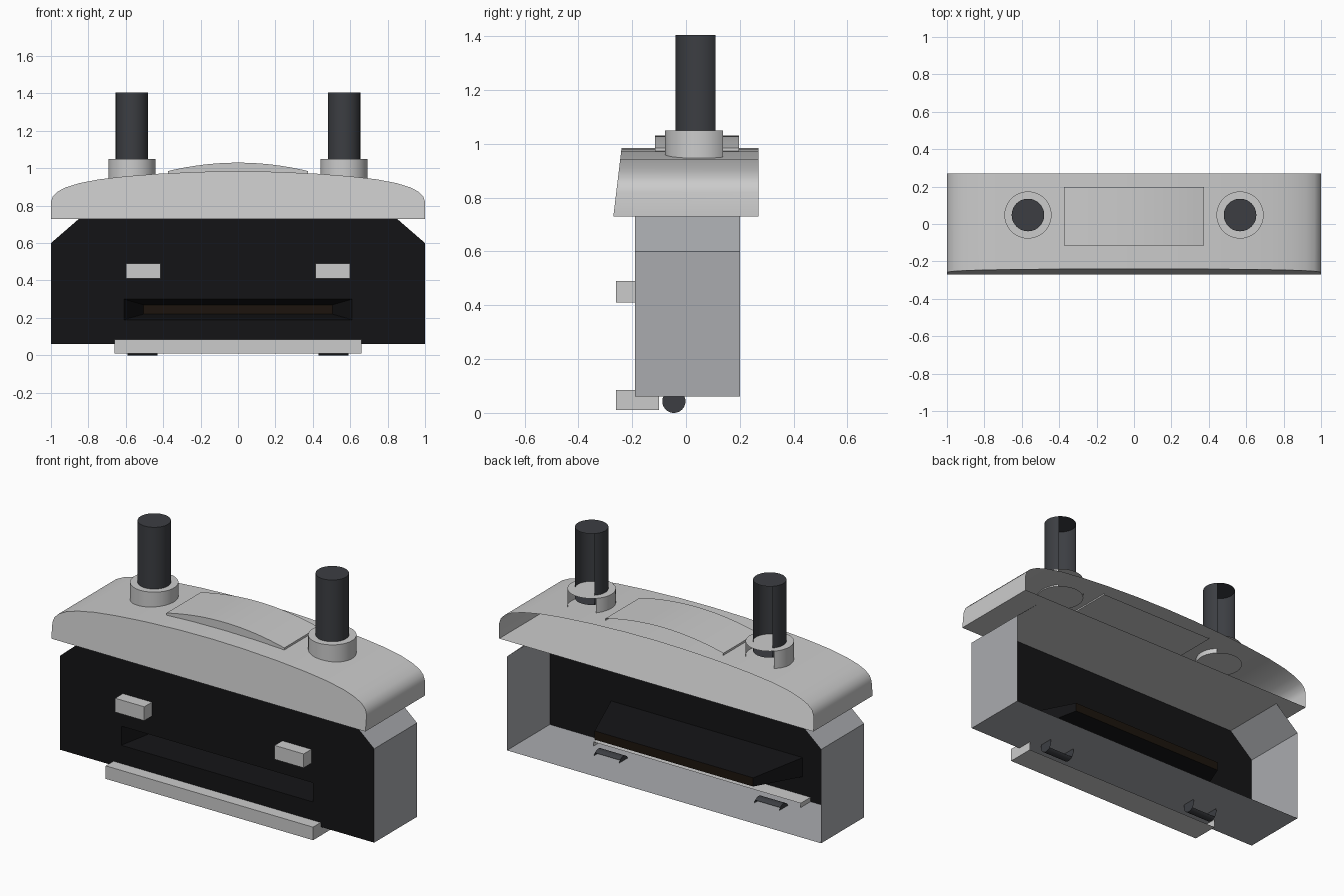
import bpy, bmesh, math
from mathutils import Matrix

if "Cube" in bpy.data.objects:
    bpy.data.objects.remove(bpy.data.objects["Cube"])


def material(name, rgb):
    m = bpy.data.materials.new(name)
    m.diffuse_color = (*rgb, 1)
    m.use_nodes = True
    m.node_tree.nodes["Principled BSDF"].inputs["Base Color"].default_value = m.diffuse_color
    return m


BLACK = material("black_front", (0.007, 0.007, 0.008))
DARK = material("dark_metal", (0.045, 0.048, 0.055))
BROWN = material("slot_brown", (0.012, 0.007, 0.004))


def finish(name, bm, mats=(), smooth=False, open_back=True):
    """Turn a bmesh into an object; the model has no rear-facing surfaces."""
    bm.normal_update()
    if open_back:
        back = [f for f in bm.faces if f.normal.y > 0.72]
        bmesh.ops.delete(bm, geom=back, context='FACES')
    me = bpy.data.meshes.new(name)
    bm.to_mesh(me)
    bm.free()
    ob = bpy.data.objects.new(name, me)
    bpy.context.collection.objects.link(ob)
    for m in mats:
        me.materials.append(m)
    if smooth:
        bpy.ops.object.select_all(action='DESELECT')
        ob.select_set(True)
        bpy.context.view_layer.objects.active = ob
        bpy.ops.object.shade_smooth_by_angle(angle=math.radians(30))
    return ob


def box(name, x, y, z):
    bm = bmesh.new()
    bmesh.ops.create_cube(bm, size=1)
    for v in bm.verts:
        v.co = [(r[0] + r[1]) / 2 + c * (r[1] - r[0]) for c, r in zip(v.co, (x, y, z))]
    return finish(name, bm)


def cylinder(name, centre, radius, length, axis='Z', mats=()):
    bm = bmesh.new()
    rot = Matrix.Rotation(math.pi / 2, 4, 'Y') if axis == 'X' else Matrix()
    bmesh.ops.create_cone(bm, cap_ends=True, segments=48, radius1=radius, radius2=radius,
                          depth=length, matrix=Matrix.Translation(centre) @ rot)
    return finish(name, bm, mats, True)


def prism(name, profile, front, back):
    """Closed x-z profile, front face at y = front(z), open at the back."""
    bm = bmesh.new()
    a = [bm.verts.new((x, front(z), z)) for x, z in profile]
    b = [bm.verts.new((x, back, z)) for x, z in profile]
    bm.faces.new(a)
    n = len(a)
    for i in range(n):
        j = (i + 1) % n
        bm.faces.new((a[i], b[i], b[j], a[j]))
    bmesh.ops.recalc_face_normals(bm, faces=bm.faces)
    return finish(name, bm, (), True, False)


# Housing: grey shell, black front plate, tapered slot recess
bm = bmesh.new()
F, B = -0.19, 0.2
outline = [(-1, .06), (1, .06), (1, .6), (.85, .73), (-.85, .73), (-1, .6)]
front = [bm.verts.new((x, F, z)) for x, z in outline]
rear = [bm.verts.new((x, B, z)) for x, z in outline]
slot = [bm.verts.new((x, F, z)) for x, z in [(-.61, .19), (.61, .19), (.61, .30), (-.61, .30)]]
deep = [bm.verts.new((x, .11, z)) for x, z in [(-.505, .22), (.505, .22), (.505, .27), (-.505, .27)]]
o, s = front, slot
black = [(o[0], o[1], s[1], s[0]), (o[1], o[2], s[2], s[1]),
         (o[2], o[3], o[4], o[5], s[3], s[2]), (o[5], o[0], s[0], s[3])]
black += [(s[i], s[(i + 1) % 4], deep[(i + 1) % 4], deep[i]) for i in range(4)]
for f in black:
    bm.faces.new(f).material_index = 1
bm.faces.new(deep).material_index = 2
for i in (0, 1, 2, 4, 5):  # the hood floor closes the top
    j = (i + 1) % 6
    bm.faces.new((front[i], rear[i], rear[j], front[j]))
grey = material("grey", (0.4, 0.41, 0.43))
finish("housing", bm, (grey, BLACK, BROWN), False, False)

# Hood: rounded arch profile with a sloping front
half = [(1, .73), (1, .82), (.99, .85), (.965, .875), (.92, .898), (.85, .92),
        (.74, .941), (.6, .957), (.42, .971), (.2, .981)]
arch = half + [(0, .984)] + [(-x, z) for x, z in reversed(half)]
prism("hood", arch, lambda z: -.27 + .03 * (z - .73) / .25, .27)

# Raised curved panel on top of the hood
N = 16
curve = [(.375 - .75 * i / N, .985 + .045 * (1 - (1 - 2 * i / N) ** 2)) for i in range(N + 1)]
prism("top_panel", [(.375, .965)] + curve + [(-.375, .965)], lambda z: -.115, .197)

# Mirrored parts: posts, collars, front tabs, feet
for side, sx in (("left", -1), ("right", 1)):
    cylinder("collar_" + side, (sx * .567, .048, .995), .126, .11)
    cylinder("post_" + side, (sx * .567, .048, 1.2), .087, .41, mats=[DARK])
    box("front_tab_" + side, sorted((sx * .415, sx * .6)), (-.26, F), (.41, .49))
    cylinder("foot_" + side, (sx * .51, -.045, .043), .043, .16, 'X', [DARK])

# Lip along the lower front
box("lower_lip", (-.66, .66), (-.26, -.1), (.01, .085))
